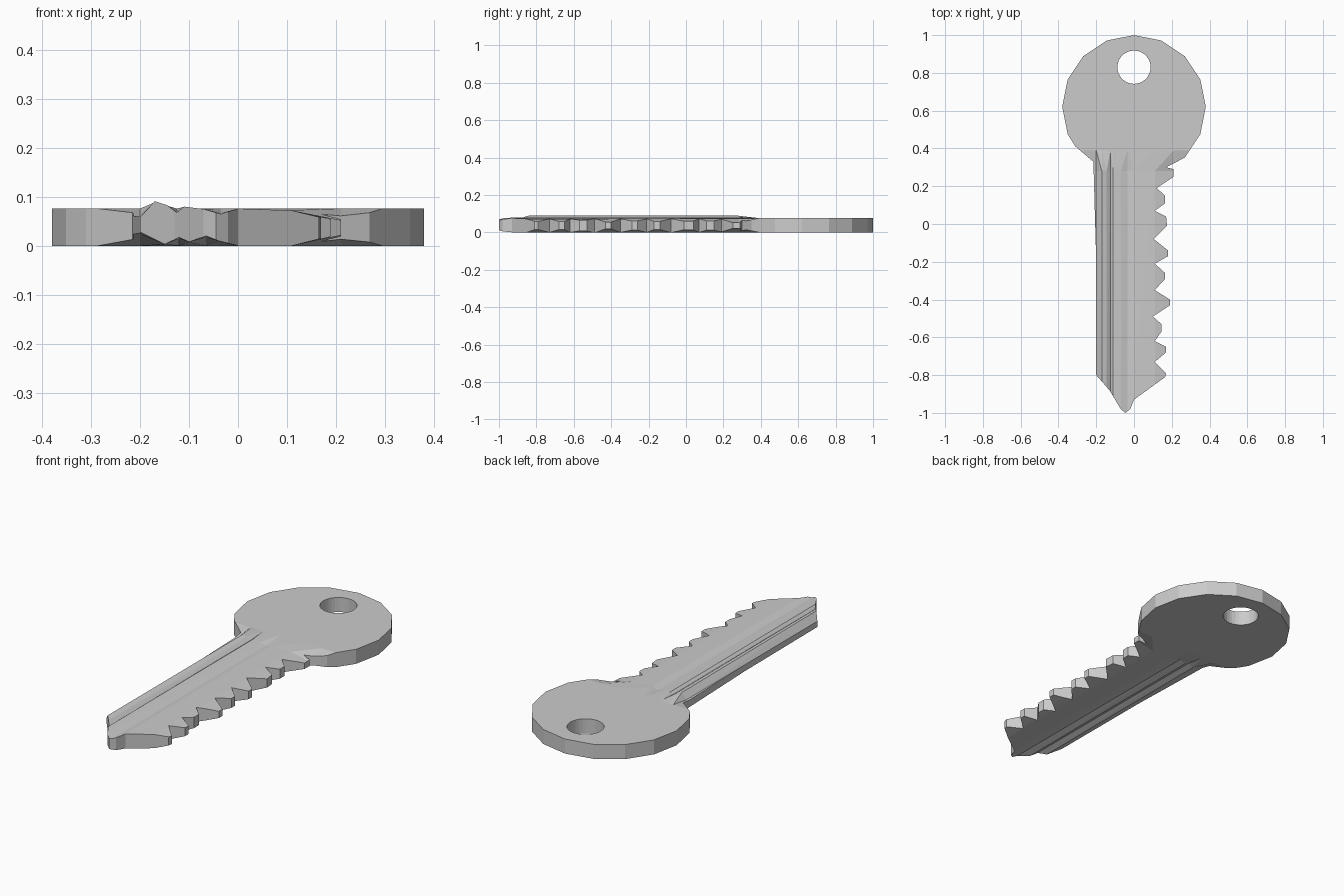
import bpy, bmesh, math

if "Cube" in bpy.data.objects:
    bpy.data.objects.remove(bpy.data.objects["Cube"])

THICK = 0.076
HEAD_Y, HEAD_R = 0.62, 0.38


def new_object(name, bm):
    bmesh.ops.recalc_face_normals(bm, faces=bm.faces)
    mesh = bpy.data.meshes.new(name)
    bm.to_mesh(mesh)
    bm.free()
    ob = bpy.data.objects.new(name, mesh)
    bpy.context.collection.objects.link(ob)
    return ob


def loft(name, rings):
    """Skin closed rings of equal length and cap both ends."""
    bm = bmesh.new()
    loops = [[bm.verts.new(p) for p in ring] for ring in rings]
    n = len(loops[0])
    for a, b in zip(loops, loops[1:]):
        for i in range(n):
            j = (i + 1) % n
            bm.faces.new((a[i], a[j], b[j], b[i]))
    bm.faces.new(loops[0])
    bm.faces.new(loops[-1])
    bmesh.ops.triangulate(bm, faces=bm.faces[:])
    return new_object(name, bm)


def cut(target, tool, operation):
    mod = target.modifiers.new(tool.name, 'BOOLEAN')
    mod.operation = operation
    mod.solver = 'EXACT'
    mod.object = tool
    tool.hide_render = True
    bpy.context.view_layer.objects.active = target
    bpy.ops.object.modifier_apply(modifier=mod.name)
    bpy.data.objects.remove(tool)


# Grooved slab: flat under the head, fading into the blade's cross-section
upper = [(-0.5, .058), (-.20, .058), (-.17, .091), (-.145, .083), (-.125, .068),
         (-.11, .080), (-.07, .075), (-.035, .065), (0, .076), (.11, .072),
         (.21, .048), (.5, .048)]
lower = [(.5, .025), (.21, .025), (.11, 0), (0, 0), (-.04, .010), (-.065, .020),
         (-.10, .008), (-.12, .017), (-.15, .003), (-.20, .028), (-.5, .028)]


def section(y, blend):
    top = [(x, y, THICK + (z - THICK) * blend) for x, z in upper]
    return top + [(x, y, z * blend) for x, z in lower]


key = loft("key", [section(y, b) for y, b in
                   ((1.1, 0), (.39, 0), (.28, .85), (-.8, 1), (-1.1, 1))])

# Plan outline: 16-sided head, straight back edge, pointed tip, cut teeth
head = [(HEAD_R * math.sin(math.tau * i / 16), HEAD_Y + HEAD_R * math.cos(math.tau * i / 16))
        for i in range(-5, 7)]
back = [(.17, .30)]
teeth = [(.21, .29), (.21, .25), (.12, .19), (.165, .15), (.165, .11), (.11, .07),
         (.17, .04), (.175, -.01), (.105, -.08), (.18, -.14), (.18, -.17), (.11, -.21),
         (.165, -.26), (.165, -.29), (.11, -.35), (.19, -.40), (.19, -.43), (.10, -.49),
         (.145, -.53), (.145, -.57), (.11, -.62), (.17, -.65), (.17, -.68), (.11, -.73),
         (.17, -.79), (.165, -.81)]
tip = [(0, -.93), (-.02, -.98), (-.045, -1.0), (-.07, -.98), (-.13, -.88), (-.20, -.80)]
spine = [(-.20, -.20), (-.215, .33), (-.31, .41)]
plan = head + back + teeth + tip + spine
cut(key, loft("outline", [[(x, y, z) for x, y in plan] for z in (-.1, .2)]), 'INTERSECT')

# Key-ring hole
ring = [(.088 * math.cos(math.tau * i / 32), .83 + .088 * math.sin(math.tau * i / 32))
        for i in range(32)]
cut(key, loft("hole", [[(x, y, z) for x, y in ring] for z in (-.1, .2)]), 'DIFFERENCE')
